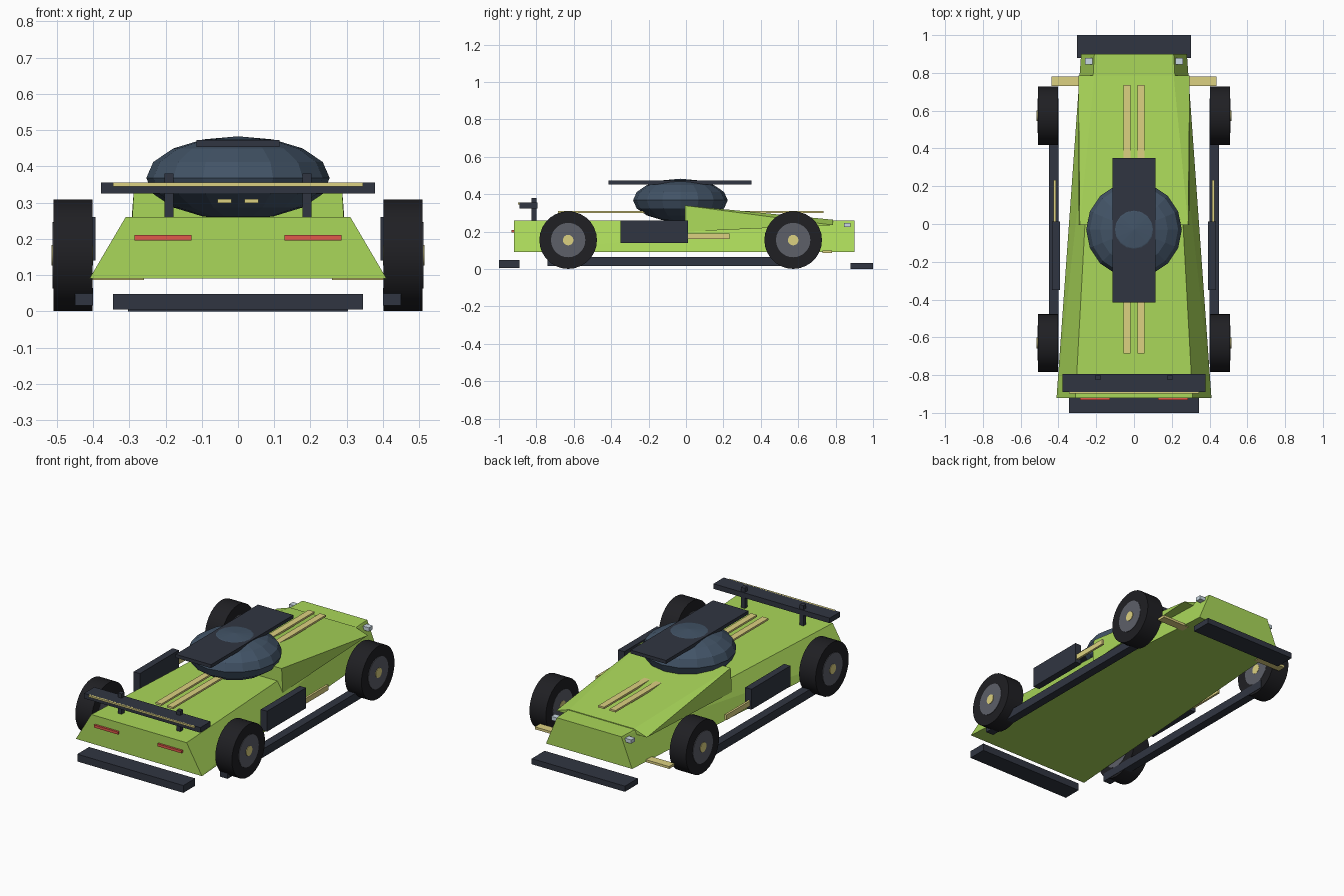
import bpy, bmesh, math

if "Cube" in bpy.data.objects:
    bpy.data.objects.remove(bpy.data.objects["Cube"])


def material(name, color):
    m = bpy.data.materials.new(name)
    m.diffuse_color = (*color, 1)
    m.use_nodes = True
    m.node_tree.nodes["Principled BSDF"].inputs["Base Color"].default_value = m.diffuse_color
    return m


GREEN = material("green", (0.40, 0.68, 0.10))
DARK = material("dark", (0.030, 0.036, 0.053))
GLASS = material("glass", (0.055, 0.088, 0.135))
YELLOW = material("yellow", (0.72, 0.64, 0.22))
TYRE = material("tyre", (0.014, 0.014, 0.017))
RIM = material("rim", (0.11, 0.115, 0.14))
RED = material("red", (0.75, 0.10, 0.07))
LAMP = material("lamp", (0.60, 0.70, 0.78))


def box(name, x, y, z, mat):
    """Box from (min, max) ranges on each axis."""
    bpy.ops.mesh.primitive_cube_add(size=1, location=[sum(r) / 2 for r in (x, y, z)])
    o = bpy.context.object
    o.name = name
    o.scale = [r[1] - r[0] for r in (x, y, z)]
    o.data.materials.append(mat)
    return o


def pair(name, x, y, z, mat):
    """A box on the right side and its mirror on the left."""
    box("right_" + name, x, y, z, mat)
    box("left_" + name, (-x[1], -x[0]), y, z, mat)


def loft(name, sections, mat):
    """Hull over two end sections: (y, bottom half width, bottom z, top half width, top z)."""
    bm = bmesh.new()
    for y, bw, bz, tw, tz in sections:
        for p in ((-bw, y, bz), (bw, y, bz), (tw, y, tz), (-tw, y, tz)):
            bm.verts.new(p)
    bmesh.ops.convex_hull(bm, input=bm.verts)
    bmesh.ops.dissolve_limit(bm, angle_limit=0.01, verts=bm.verts, edges=bm.edges)
    bmesh.ops.recalc_face_normals(bm, faces=bm.faces)
    me = bpy.data.meshes.new(name)
    bm.to_mesh(me)
    bm.free()
    me.materials.append(mat)
    o = bpy.data.objects.new(name, me)
    bpy.context.collection.objects.link(o)


def disc(name, x, y, r, width, mat):
    """Cylinder lying along x at axle height."""
    bpy.ops.mesh.primitive_cylinder_add(vertices=28, radius=r, depth=width,
                                        location=(x, y, 0.155), rotation=(0, math.pi / 2, 0))
    o = bpy.context.object
    o.name = name
    o.data.materials.append(mat)
    bpy.ops.object.shade_smooth_by_angle()


# tapered body and sloping hood wedge
loft("body", [(-0.92, 0.41, 0.09, 0.31, 0.26), (0.9, 0.28, 0.09, 0.21, 0.26)], GREEN)
loft("hood", [(-0.005, 0.295, 0.20, 0.287, 0.34), (0.785, 0.295, 0.235, 0.21, 0.264)], GREEN)

# canopy and roof plate
bpy.ops.mesh.primitive_uv_sphere_add(segments=16, ring_count=8, radius=1,
                                     location=(0, -0.03, 0.368))
canopy = bpy.context.object
canopy.name = "canopy"
canopy.scale = (0.253, 0.253, 0.115)
canopy.data.materials.append(GLASS)
box("roof_plate", (-0.115, 0.115), (-0.415, 0.35), (0.453, 0.473), DARK)

# raised racing stripes
pair("stripe", (0.018, 0.056), (-0.685, 0.735), (0.299, 0.31), YELLOW)

# wing at the -y end
box("wing", (-0.378, 0.378), (-0.89, -0.795), (0.325, 0.355), DARK)
box("wing_stripe", (-0.345, 0.345), (-0.897, -0.885), (0.345, 0.355), YELLOW)
pair("wing_post", (0.178, 0.203), (-0.826, -0.80), (0.25, 0.38), DARK)

# bumpers and side skirts
box("front_splitter", (-0.303, 0.303), (0.88, 1.0), (0.0, 0.033), DARK)
box("rear_splitter", (-0.345, 0.345), (-1.0, -0.89), (0.005, 0.048), DARK)
pair("skirt", (0.40, 0.45), (-0.74, 0.62), (0.016, 0.065), DARK)

# side pods, trim strips and small fins
pair("side_pod", (0.393, 0.434), (-0.35, 0.012), (0.14, 0.26), DARK)
pair("side_strip", (0.413, 0.426), (-0.2, 0.232), (0.16, 0.191), YELLOW)
pair("front_fin", (0.26, 0.437), (0.73, 0.78), (0.086, 0.10), YELLOW)

# lights
pair("tail_light", (0.128, 0.285), (-0.932, -0.915), (0.195, 0.21), RED)
pair("headlight", (0.22, 0.26), (0.845, 0.88), (0.225, 0.247), LAMP)

# wheels
for side, s in (("right", 1), ("left", -1)):
    for end, y in (("front", 0.573), ("rear", -0.63)):
        n = f"{end}_{side}_"
        disc(n + "tyre", s * 0.4555, y, 0.154, 0.107, TYRE)
        disc(n + "rim", s * 0.4565, y, 0.092, 0.111, RIM)
        disc(n + "hub_cap", s * 0.4575, y, 0.028, 0.115, YELLOW)
